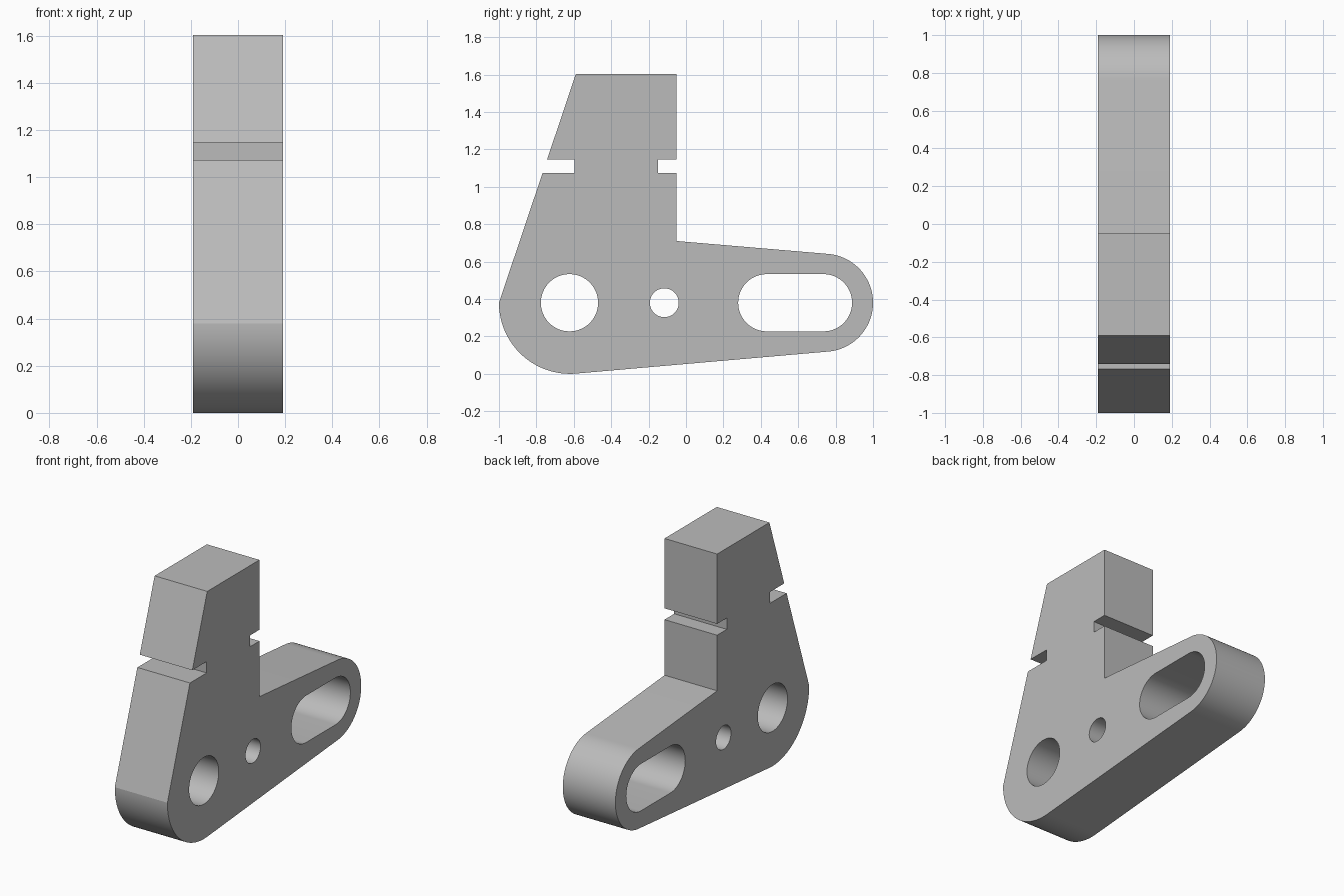
import bpy
import bmesh
from math import radians, cos, sin

HALF = 0.19        # half thickness of the plate
AXIS = 0.38        # height of the hole centres
TILT = 5           # slope of the arm edges, degrees

if "Cube" in bpy.data.objects:
    bpy.data.objects.remove(bpy.data.objects["Cube"], do_unlink=True)


def arc(y, r, start, end, steps):
    """Points (y, z) on an arc about the hole axis height."""
    angles = [radians(start + (end - start) * i / steps) for i in range(steps + 1)]
    return [(y + r * cos(a), AXIS + r * sin(a)) for a in angles]


def circle(y, r):
    return arc(y, r, 0, 360, 64)[:-1]


def slant(z):
    """Point on the sloping front edge at height z."""
    return (-1 + (z - AXIS) * 0.41 / 1.22, z)


# Outer profile: rounded heel, arm with rounded end, notched upright
low, high, top = 1.073, 1.147, 1.603
outline = arc(-0.62, 0.38, 180, 270 + TILT, 36)
outline += arc(0.738, 0.262, -90 + TILT, 90 - TILT, 48)
outline += [(-0.05, 0.71), (-0.05, low), (-0.15, low), (-0.15, high), (-0.05, high)]
outline += [(-0.05, top), slant(top), slant(high), (-0.595, high), (-0.595, low), slant(low)]

# Two round holes and a long slot
slot = arc(0.735, 0.153, -90, 90, 32) + arc(0.432, 0.153, 90, 270, 32)
loops = [outline, circle(-0.623, 0.153), circle(-0.116, 0.077), slot]

# Fill the profile around its holes and extrude it to full thickness
bm = bmesh.new()
for points in loops:
    verts = [bm.verts.new((-HALF, y, z)) for y, z in points]
    for i, v in enumerate(verts):
        bm.edges.new((verts[i - 1], v))
bmesh.ops.triangle_fill(bm, use_beauty=True, use_dissolve=False, edges=bm.edges[:])
sheet = bmesh.ops.extrude_face_region(bm, geom=bm.faces[:], use_keep_orig=True)
moved = [g for g in sheet["geom"] if isinstance(g, bmesh.types.BMVert)]
bmesh.ops.translate(bm, vec=(2 * HALF, 0, 0), verts=moved)
bmesh.ops.recalc_face_normals(bm, faces=bm.faces[:])

mesh = bpy.data.meshes.new("bracket_plate")
bm.to_mesh(mesh)
bm.free()
plate = bpy.data.objects.new("bracket_plate", mesh)
bpy.context.collection.objects.link(plate)

# Plain grey finish
grey = bpy.data.materials.new("plain_grey")
grey.use_nodes = True
colour = (0.5, 0.5, 0.5, 1)
grey.diffuse_color = colour
grey.node_tree.nodes["Principled BSDF"].inputs["Base Color"].default_value = colour
mesh.materials.append(grey)

# Smooth the round walls, keep the rims sharp
bpy.ops.object.select_all(action="DESELECT")
plate.select_set(True)
bpy.context.view_layer.objects.active = plate
bpy.ops.object.shade_smooth_by_angle(angle=radians(15))
